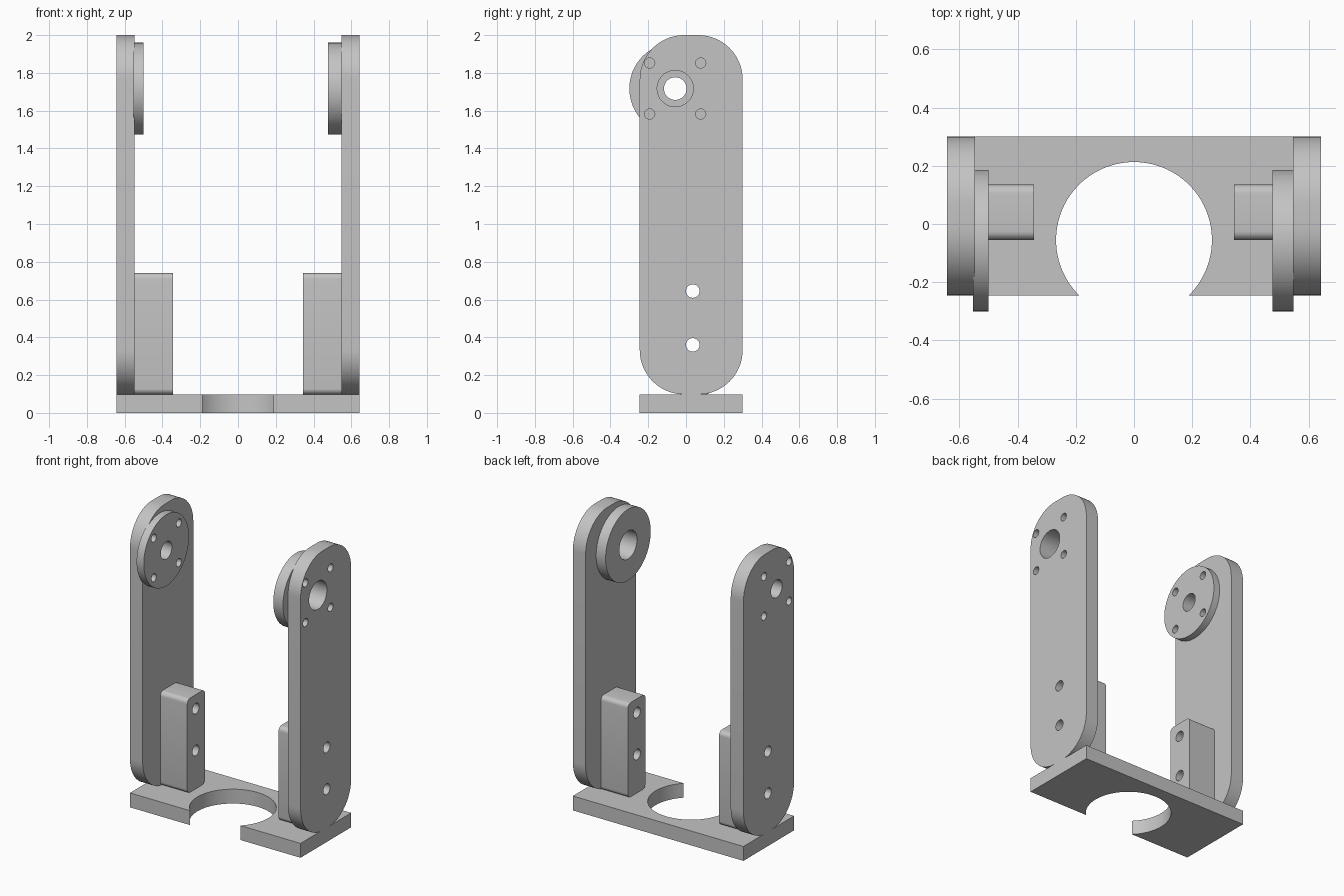
import bpy, bmesh
from math import cos, sin, pi, asin
from mathutils import Matrix

if "Cube" in bpy.data.objects:
    bpy.data.objects.remove(bpy.data.objects["Cube"], do_unlink=True)

grey = bpy.data.materials.new("light_grey")
grey.use_nodes = True
grey.diffuse_color = (0.55, 0.55, 0.55, 1)
grey.node_tree.nodes["Principled BSDF"].inputs["Base Color"].default_value = (0.55, 0.55, 0.55, 1)


def arc(u, v, r, start, end, steps):
    return [(u + r * cos(start + (end - start) * i / steps),
             v + r * sin(start + (end - start) * i / steps)) for i in range(steps + 1)]


def circle(u, v, r, steps=32):
    return arc(u, v, r, 0, 2 * pi, steps)[:-1]


def rounded_rect(u0, u1, v0, v1, r, steps=12):
    corners = [(u1 - r, v1 - r), (u0 + r, v1 - r), (u0 + r, v0 + r), (u1 - r, v0 + r)]
    return [p for i, (u, v) in enumerate(corners)
            for p in arc(u, v, r, i * pi / 2, (i + 1) * pi / 2, steps)]


def extrude(name, loops, low, high, along_x=True):
    """Extrude an outline with holes from low to high along x or z."""
    curve = bpy.data.curves.new(name, "CURVE")
    curve.dimensions = "2D"
    curve.fill_mode = "BOTH"
    curve.extrude = (high - low) / 2
    for loop in loops:
        spline = curve.splines.new("POLY")
        spline.points.add(len(loop) - 1)
        for point, (u, v) in zip(spline.points, loop):
            point.co = (u, v, 0, 1)
        spline.use_cyclic_u = True
    helper = bpy.data.objects.new(name + "_profile", curve)
    bpy.context.collection.objects.link(helper)
    bpy.context.view_layer.update()
    mesh = bpy.data.meshes.new_from_object(
        helper.evaluated_get(bpy.context.evaluated_depsgraph_get()))
    bpy.data.objects.remove(helper, do_unlink=True)

    mesh.transform(Matrix.Translation((0, 0, (low + high) / 2)))
    if along_x:
        mesh.transform(Matrix(((0, 0, 1, 0), (1, 0, 0, 0), (0, 1, 0, 0), (0, 0, 0, 1))))
    bm = bmesh.new()
    bm.from_mesh(mesh)
    bmesh.ops.remove_doubles(bm, verts=bm.verts, dist=0.0001)
    bmesh.ops.recalc_face_normals(bm, faces=bm.faces)
    bm.to_mesh(mesh)
    bm.free()
    mesh.materials.clear()
    mesh.materials.append(grey)

    obj = bpy.data.objects.new(name, mesh)
    bpy.context.collection.objects.link(obj)
    bpy.ops.object.select_all(action="DESELECT")
    obj.select_set(True)
    bpy.context.view_layer.objects.active = obj
    bpy.ops.object.shade_smooth_by_angle(angle=pi / 6)
    return obj


WIDTH, INNER, BASE_TOP = 0.643, 0.547, 0.098
FRONT, BACK = -0.245, 0.30
PIVOT = (-0.057, 1.717)

# Base plate with a round opening that breaks through the front edge
cut_r, cut_y = 0.268, -0.055
a = asin((FRONT - cut_y) / cut_r)
outline = [(-WIDTH, FRONT), (-WIDTH, BACK), (WIDTH, BACK), (WIDTH, FRONT)]
outline += arc(0, cut_y, cut_r, a, pi - a, 64)
extrude("base_plate", [outline], 0, BASE_TOP, along_x=False)

# Hole patterns shared by the arms, hubs and blocks
screw_holes = [circle(PIVOT[0] + du, PIVOT[1] + dv, 0.027, 24)
               for du in (-0.135, 0.135) for dv in (-0.135, 0.135)]
bolt_holes = [circle(0.036, z, 0.036, 24) for z in (0.36, 0.645)]
arm_outline = rounded_rect(FRONT, BACK, BASE_TOP, 2.0, 0.235, 16)
hub_outline = circle(*PIVOT, 0.243, 64)
block_outline = rounded_rect(-0.055, 0.135, BASE_TOP, 0.74, 0.03, 6)


def span(side, inner, outer):
    return sorted((side * inner, side * outer))


# Each side: arm, pivot hub and mounting block; the left bore is wider
for label, side, bore, hub_inner, hub_outer in (
        ("left", 1, 0.096, 0.476, 0.549), ("right", -1, 0.06, 0.50, 0.554)):
    bore_hole = [circle(*PIVOT, bore)]
    extrude(label + "_arm", [arm_outline] + bore_hole + screw_holes + bolt_holes,
            *span(side, INNER, WIDTH))
    hub_holes = bore_hole + (screw_holes if side < 0 else [])
    extrude(label + "_pivot_hub", [hub_outline] + hub_holes, *span(side, hub_inner, hub_outer))
    extrude(label + "_mounting_block", [block_outline] + bolt_holes, *span(side, 0.344, INNER))
